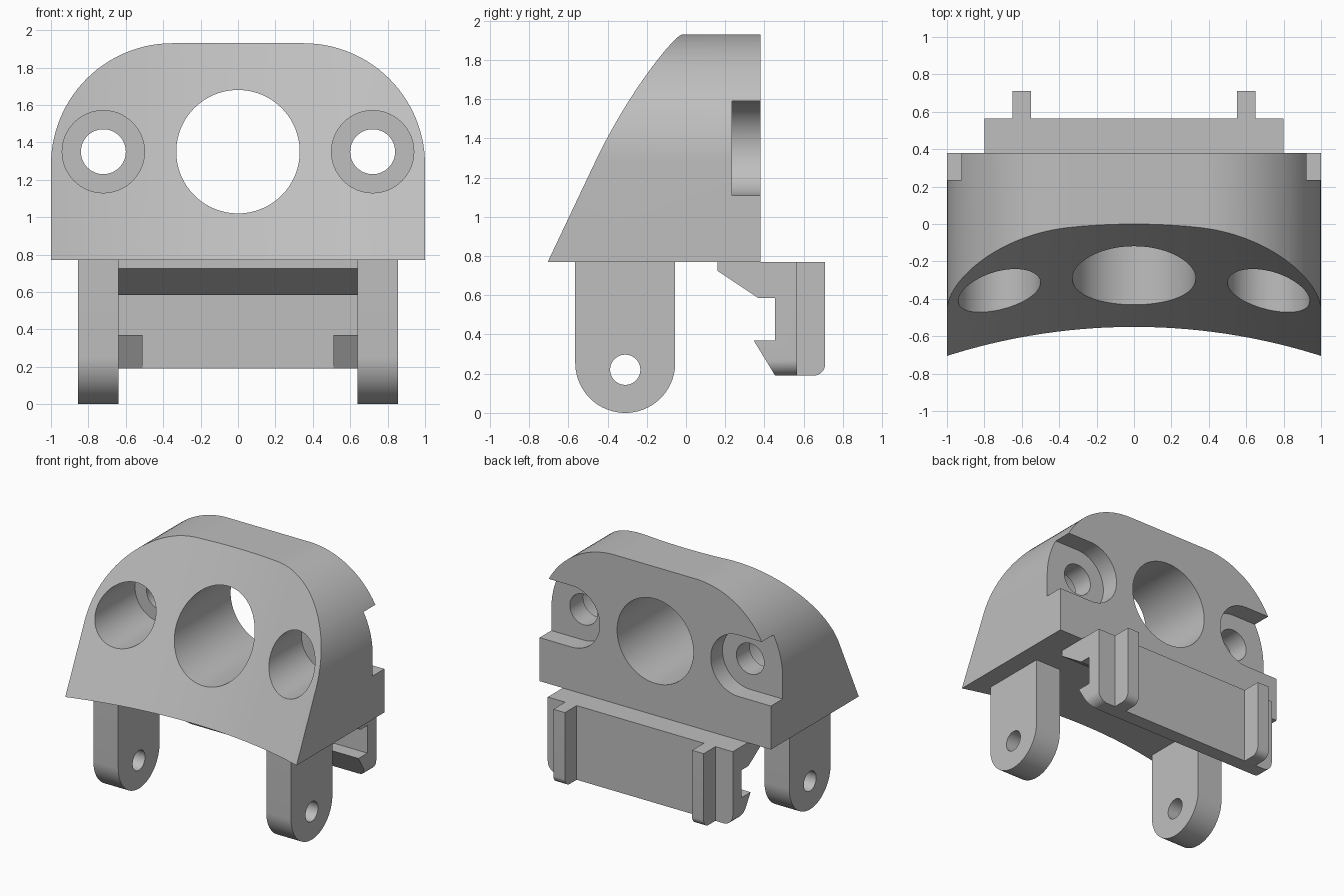
import bpy, bmesh, math

if "Cube" in bpy.data.objects:
    bpy.data.objects.remove(bpy.data.objects["Cube"])

grey = bpy.data.materials.new("light grey")
grey.diffuse_color = (0.52, 0.52, 0.52, 1)
grey.use_nodes = True
grey.node_tree.nodes["Principled BSDF"].inputs["Base Color"].default_value = grey.diffuse_color

BASE, BACK, SLOPE = 0.77, 0.38, 0.474   # body underside, back face, front lean


def prism(name, pts, axis, lo, hi, shear=0.0):
    """Extrude a 2D profile along an axis; shear leans it in y as z rises."""
    place = {"x": lambda a, b, d: (d, a, b),
             "y": lambda a, b, d: (a, d, b),
             "z": lambda a, b, d: (a, b + shear * (d - BASE), d)}[axis]
    bm = bmesh.new()
    rings = [[bm.verts.new(place(a, b, d)) for a, b in pts] for d in (lo, hi)]
    bm.faces.new(rings[0])
    bm.faces.new(rings[1][::-1])
    n = len(pts)
    for i in range(n):
        j = (i + 1) % n
        bm.faces.new((rings[0][i], rings[0][j], rings[1][j], rings[1][i]))
    bmesh.ops.recalc_face_normals(bm, faces=bm.faces)
    me = bpy.data.meshes.new(name)
    bm.to_mesh(me)
    bm.free()
    me.materials.append(grey)
    ob = bpy.data.objects.new(name, me)
    bpy.context.collection.objects.link(ob)
    return ob


def arc(cx, cy, r, start, end, n=16):
    return [(cx + r * math.cos(math.radians(start + (end - start) * i / n)),
             cy + r * math.sin(math.radians(start + (end - start) * i / n)))
            for i in range(n + 1)]


def circle(cx, cy, r, n=64):
    return arc(cx, cy, r, 0, 360, n)[:-1]


def combine(ob, tool, operation):
    """Apply a boolean and discard the tool."""
    mod = ob.modifiers.new("boolean", "BOOLEAN")
    mod.operation, mod.solver, mod.object = operation, "EXACT", tool
    bpy.context.view_layer.update()
    me = bpy.data.meshes.new_from_object(
        ob.evaluated_get(bpy.context.evaluated_depsgraph_get()))
    ob.modifiers.clear()
    ob.data = me
    bpy.data.objects.remove(tool)


# Body: rounded outline limited by a leaning concave front
outline = ([(-1, BASE), (1, BASE)] + arc(0.35, 1.28, 0.65, 0, 90, 28)
           + arc(-0.35, 1.28, 0.65, 90, 180, 28))
body = prism("body", outline, "y", -1.5, BACK)
R = 3.30
half = math.degrees(math.asin(1.1 / R))
front = arc(0, -0.55 - R, R, 90 + half, 90 - half, 32) + [(1.1, 3), (-1.1, 3)]
combine(body, prism("front_shape", front, "z", 0.5, 2.2, SLOPE), "INTERSECT")

# Centre bore
combine(body, prism("bore", circle(0, 1.35, 0.33, 96), "y", -2, 2), "DIFFERENCE")

for s in (-1, 1):
    cx = 0.72 * s
    # Wide front recess, narrow screw hole, and back pocket open to the side
    combine(body, prism("recess", circle(cx, 1.35, 0.22), "y", -2, 0.07), "DIFFERENCE")
    combine(body, prism("screw_hole", circle(cx, 1.35, 0.12), "y", -2, 2), "DIFFERENCE")
    pocket = [(s * x, z) for x, z in
              arc(0.72, 1.35, 0.24, 90, 270, 32) + [(1.3, 1.11), (1.3, 1.59)]]
    combine(body, prism("pocket", pocket, "y", 0.235, 1), "DIFFERENCE")

# Hinge legs with rounded ends and pin holes
legs = []
for s, side in ((-1, "left"), (1, "right")):
    lo, hi = sorted((0.64 * s, 0.855 * s))
    shape = arc(-0.31, 0.255, 0.255, 180, 360, 40) + [(-0.055, BASE), (-0.565, BASE)]
    leg = prism("hinge_leg_" + side, shape, "x", lo, hi)
    combine(leg, prism("pin_hole", circle(-0.31, 0.22, 0.077, 48), "x", -2, 2), "DIFFERENCE")
    legs.append(leg)

# Clip: back plate with an overhanging wedge at the top
clip = prism("clip", [(0.16, BASE), (0.16, 0.725), (0.37, 0.585), (0.455, 0.585),
                      (0.455, 0.19), (0.565, 0.19), (0.565, BASE)], "x", -0.8, 0.8)
for s in (-1, 1):
    # Catch hook at each end
    lo, hi = sorted((0.51 * s, 0.8 * s))
    hook = [(0.345, 0.37), (0.5, 0.37), (0.5, 0.19), (0.455, 0.19)]
    combine(clip, prism("hook", hook, "x", lo, hi), "UNION")
    # Vertical rib on the back
    lo, hi = sorted((0.55 * s, 0.65 * s))
    rib = [(0.5, BASE), (0.5, 0.19)] + arc(0.65, 0.25, 0.06, -90, 0, 10) + [(0.71, BASE)]
    combine(clip, prism("rib", rib, "x", lo, hi), "UNION")
# Rounded lower corners
rounded = (arc(-0.72, 0.27, 0.08, 180, 270, 12) + arc(0.72, 0.27, 0.08, 270, 360, 12)
           + [(0.8, 1), (-0.8, 1)])
combine(clip, prism("clip_outline", rounded, "y", -1, 2), "INTERSECT")

# Smooth curved walls, crisp edges
for ob in [body, clip] + legs:
    bpy.ops.object.select_all(action="DESELECT")
    ob.select_set(True)
    bpy.context.view_layer.objects.active = ob
    bpy.ops.object.shade_smooth_by_angle(angle=math.radians(25))
